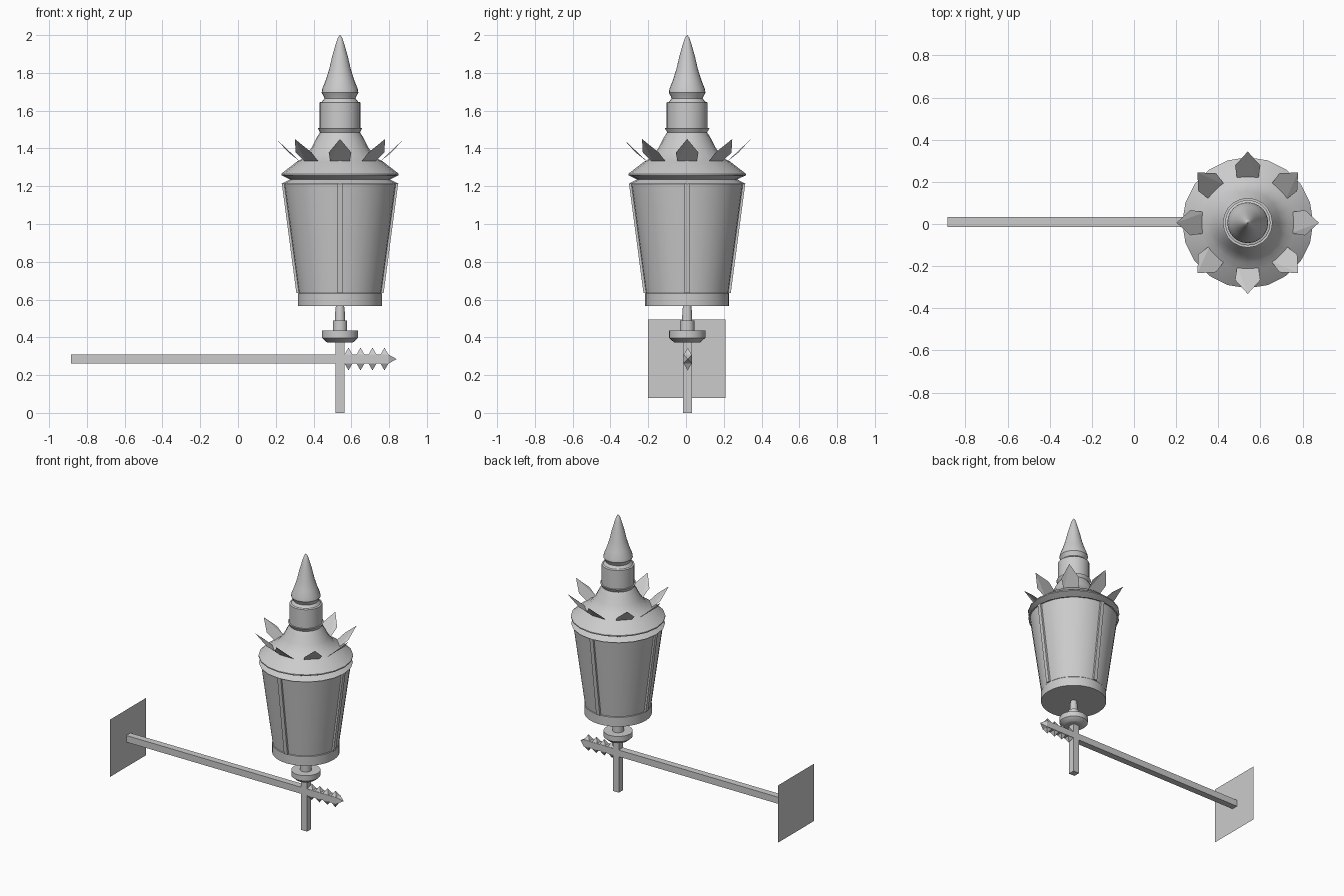
import bpy, math
from math import cos, sin, pi
from mathutils import Matrix, Vector

if "Cube" in bpy.data.objects:
    bpy.data.objects.remove(bpy.data.objects["Cube"])

CX, CY = 0.54, 0.006      # lantern axis
ARM_Z, HALF = 0.285, 0.024


def make(name, verts, faces, smooth=False):
    me = bpy.data.meshes.new(name)
    me.from_pydata(verts, [], faces)
    me.update()
    ob = bpy.data.objects.new(name, me)
    bpy.context.collection.objects.link(ob)
    if smooth:
        bpy.ops.object.select_all(action='DESELECT')
        ob.select_set(True)
        bpy.context.view_layer.objects.active = ob
        bpy.ops.object.shade_smooth_by_angle(angle=math.radians(35))
    return ob


def lathe(name, profile, n=24):
    """Revolve (radius, z) points, listed bottom to top, with end caps."""
    verts = [(CX + r * cos(2 * pi * i / n), CY + r * sin(2 * pi * i / n), z)
             for r, z in profile for i in range(n)]
    faces = [(k * n + i, k * n + (i + 1) % n, (k + 1) * n + (i + 1) % n, (k + 1) * n + i)
             for k in range(len(profile) - 1) for i in range(n)]
    faces.append(tuple(reversed(range(n))))
    faces.append(tuple(range((len(profile) - 1) * n, len(profile) * n)))
    return make(name, verts, faces, True)


BOX_FACES = [(0, 1, 3, 2), (4, 6, 7, 5), (0, 4, 5, 1), (2, 3, 7, 6), (0, 2, 6, 4), (1, 5, 7, 3)]


def box(name, lo, hi):
    return make(name, [(x, y, z) for x in (lo[0], hi[0]) for y in (lo[1], hi[1])
                       for z in (lo[2], hi[2])], BOX_FACES)


def pyramid(name, base, direction, half, height):
    """Four-sided point standing on base and aimed along direction."""
    rot = Vector(direction).to_track_quat('Z', 'Y')
    pts = [(-half, -half, 0), (half, -half, 0), (half, half, 0), (-half, half, 0), (0, 0, height)]
    make(name, [rot @ Vector(p) + Vector(base) for p in pts],
         [(3, 2, 1, 0), (0, 1, 4), (1, 2, 4), (2, 3, 4), (3, 0, 4)])


# wall plate, arm and post
make("wall_plate", [(-0.885, -0.2, 0.08), (-0.885, 0.21, 0.08),
                    (-0.885, 0.21, 0.495), (-0.885, -0.2, 0.495)], [(0, 1, 2, 3)])
ay = 0.009
box("arm", (-0.885, ay - HALF, ARM_Z - HALF), (0.797, ay + HALF, ARM_Z + HALF))
box("post", (CX - HALF, ay - HALF, 0), (CX + HALF, ay + HALF, 0.38))

# barbed end of the arm
for i in range(4):
    x = 0.585 + 0.0635 * i
    for s in (1, -1):
        pyramid("arm_barb", (x, ay, ARM_Z + s * HALF), (0, 0, s), 0.021, 0.036)
pyramid("arm_tip", (0.797, ay, ARM_Z), (1, 0, 0), HALF, 0.043)

# stepped stem under the lantern
lathe("stem", [(0.055, 0.372), (0.07, 0.374), (0.096, 0.397), (0.096, 0.435), (0.038, 0.435),
               (0.038, 0.488), (0.027, 0.49), (0.025, 0.54), (0.022, 0.565)])

# tapered lantern body with bottom band
lathe("lantern_body", [(0.222, 0.565), (0.222, 0.632), (0.219, 0.636), (0.297, 1.215)], 32)

# four vertical glazing bars following the taper
for k in range(4):
    rot = Matrix.Translation((CX, CY, 0)) @ Matrix.Rotation(k * pi / 2, 4, 'Z')
    pts = [(r, y, z) for ri, ro, z in ((0.21, 0.231, 0.634), (0.285, 0.308, 1.215))
           for r in (ri, ro) for y in (-0.014, 0.014)]
    make("glazing_bar", [rot @ Vector(p) for p in pts], BOX_FACES)

# roof with grooved rim and chimney
lathe("roof", [(0.285, 1.213), (0.309, 1.213), (0.265, 1.236), (0.311, 1.258), (0.311, 1.266),
               (0.228, 1.33), (0.19, 1.35), (0.15, 1.405), (0.125, 1.455), (0.106, 1.485),
               (0.118, 1.508), (0.108, 1.508), (0.108, 1.643), (0.1, 1.647)], 20)

# pointed finial
lathe("finial", [(0.098, 1.645), (0.082, 1.665), (0.086, 1.675), (0.097, 1.695), (0.094, 1.715),
                 (0.076, 1.76), (0.057, 1.82), (0.042, 1.885), (0.022, 1.955), (0.012, 1.985),
                 (0.001, 2.0)])

# ring of eight leaf points around the roof
for k in range(8):
    rot = Matrix.Translation((CX, CY, 0)) @ Matrix.Rotation(k * pi / 4, 4, 'Z')
    pts = [(0.205, -0.05, 1.325), (0.205, 0.05, 1.325), (0.272, 0.06, 1.378),
           (0.338, 0, 1.45), (0.272, -0.06, 1.378)]
    make("roof_leaf", [rot @ Vector(p) for p in pts], [(0, 1, 2, 3), (0, 3, 4)])
